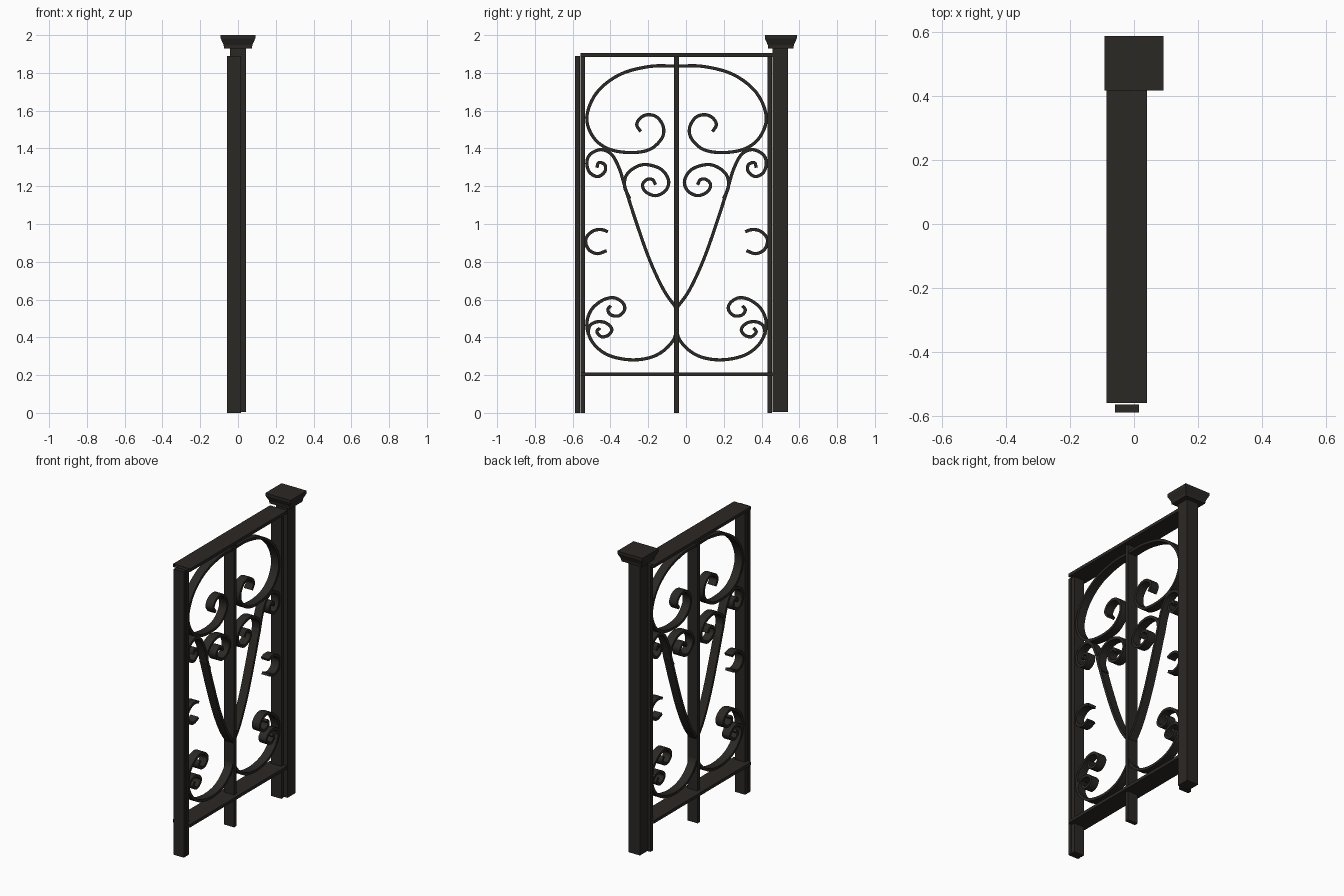
import bpy, bmesh
from mathutils import Vector

if "Cube" in bpy.data.objects:
    bpy.data.objects.remove(bpy.data.objects["Cube"])

iron = bpy.data.materials.new("dark_iron")
iron.diffuse_color = (0.024, 0.021, 0.018, 1)
iron.use_nodes = True
iron.node_tree.nodes["Principled BSDF"].inputs["Base Color"].default_value = iron.diffuse_color

CX, CY = -0.022, -0.05   # centre of the gate panel


def finish(name, bm):
    bmesh.ops.recalc_face_normals(bm, faces=bm.faces[:])
    me = bpy.data.meshes.new(name)
    bm.to_mesh(me)
    bm.free()
    ob = bpy.data.objects.new(name, me)
    me.materials.append(iron)
    bpy.context.collection.objects.link(ob)
    return ob


def box(name, x0, x1, y0, y1, z0, z1, open_ends=False):
    bm = bmesh.new()
    bmesh.ops.create_cube(bm, size=1)
    for v in bm.verts:
        v.co = ((x0 + x1) / 2 + v.co.x * (x1 - x0),
                (y0 + y1) / 2 + v.co.y * (y1 - y0),
                (z0 + z1) / 2 + v.co.z * (z1 - z0))
    bm.normal_update()
    if open_ends:
        ends = [f for f in bm.faces if abs(f.normal.y) > 0.9]
        bmesh.ops.delete(bm, geom=ends, context='FACES_ONLY')
    return finish(name, bm)


def smooth_path(pts, steps=5):
    """Catmull-Rom spline through the points."""
    p = [Vector(q) / 1000 for q in pts]
    p = [2 * p[0] - p[1]] + p + [2 * p[-1] - p[-2]]
    out = []
    for a, b, c, d in zip(p, p[1:], p[2:], p[3:]):
        for i in range(steps):
            t = i / steps
            out.append(0.5 * (2 * b + (c - a) * t + (2 * a - 5 * b + 4 * c - d) * t * t
                              + (3 * b - a - 3 * c + d) * t ** 3))
    return out + [p[-2]]


def scroll(name, pts, thick=0.017, width=0.056):
    """Flat iron strip along (distance from centre, height) in mm, on both sides."""
    path = smooth_path(pts)
    for side, label in ((-1, "left"), (1, "right")):
        bm = bmesh.new()
        rings = []
        for i, q in enumerate(path):
            t = (path[min(i + 1, len(path) - 1)] - path[max(i - 1, 0)]).normalized()
            n = Vector((-t.y, t.x)) * thick / 2
            ring = []
            for o, x in ((q + n, -1), (q + n, 1), (q - n, 1), (q - n, -1)):
                ring.append(bm.verts.new((CX + x * width / 2, CY + side * o.x, o.y)))
            rings.append(ring)
        for r, s in zip(rings, rings[1:]):
            for k in range(4):
                bm.faces.new((r[k], r[k - 1], s[k - 1], s[k]))
        bm.faces.new(rings[0])
        bm.faces.new(rings[-1][::-1])
        ob = finish(f"{name}_{label}", bm)
        bpy.ops.object.select_all(action='DESELECT')
        ob.select_set(True)
        bpy.context.view_layer.objects.active = ob
        bpy.ops.object.shade_smooth_by_angle(angle=0.7)


# upright bars
for name, y in (("latch_bar", -0.575), ("left_bar", -0.546),
                ("middle_bar", CY), ("right_bar", 0.444)):
    box(name, -0.059, 0.015, y - 0.0125, y + 0.0125, 0, 1.89)

# hollow rails
for name, z in (("bottom_rail", 0.205), ("top_rail", 1.895)):
    box(name, -0.086, 0.04, -0.558, 0.457, z - 0.01, z + 0.01, open_ends=True)

# hinge post with flared cap
box("post", -0.042, 0.042, 0.457, 0.541, 0.004, 1.935)
bm = bmesh.new()
rings = []
for z, hx, hy in ((1.93, 0.074, 0.067), (1.948, 0.076, 0.069),
                  (1.983, 0.092, 0.085), (2.0, 0.092, 0.085)):
    rings.append([bm.verts.new((sx * hx, 0.502 + sy * hy, z))
                  for sx, sy in ((-1, -1), (1, -1), (1, 1), (-1, 1))])
for r, s in zip(rings, rings[1:]):
    for k in range(4):
        bm.faces.new((r[k - 1], r[k], s[k], s[k - 1]))
bm.faces.new(rings[0])
bm.faces.new(rings[-1])
finish("post_cap", bm)

# scrollwork
scroll("top_scroll", [(0, 1836), (143, 1834), (301, 1791), (422, 1696), (475, 1569), (443, 1463),
                      (364, 1399), (248, 1378), (143, 1394), (79, 1452), (69, 1510), (100, 1563),
                      (148, 1579), (190, 1563), (211, 1526), (190, 1489)])
scroll("v_scroll", [(2, 556), (69, 652), (143, 811), (211, 1002), (269, 1182), (301, 1288),
                    (343, 1367), (401, 1394), (459, 1367), (475, 1320), (459, 1272), (417, 1251),
                    (380, 1277), (380, 1314), (412, 1325), (422, 1298)])
scroll("heart_curl", [(248, 1134), (275, 1198), (264, 1261), (211, 1304), (153, 1314), (79, 1288),
                      (42, 1230), (58, 1177), (111, 1150), (164, 1171), (180, 1208), (158, 1235),
                      (127, 1235), (111, 1208)])
scroll("side_hook", [(364, 959), (396, 970), (438, 965), (475, 933), (480, 896), (459, 859),
                     (417, 843), (370, 859)])
scroll("bottom_scroll", [(0, 440), (16, 387), (69, 329), (143, 292), (248, 281), (364, 307),
                         (443, 371), (475, 461), (454, 541), (396, 594), (333, 610), (285, 583),
                         (275, 546), (306, 514), (348, 519), (364, 546), (348, 567)])
scroll("bottom_curl", [(470, 413), (459, 461), (422, 482), (375, 477), (343, 445), (359, 413),
                       (396, 403), (422, 429), (406, 450)])
